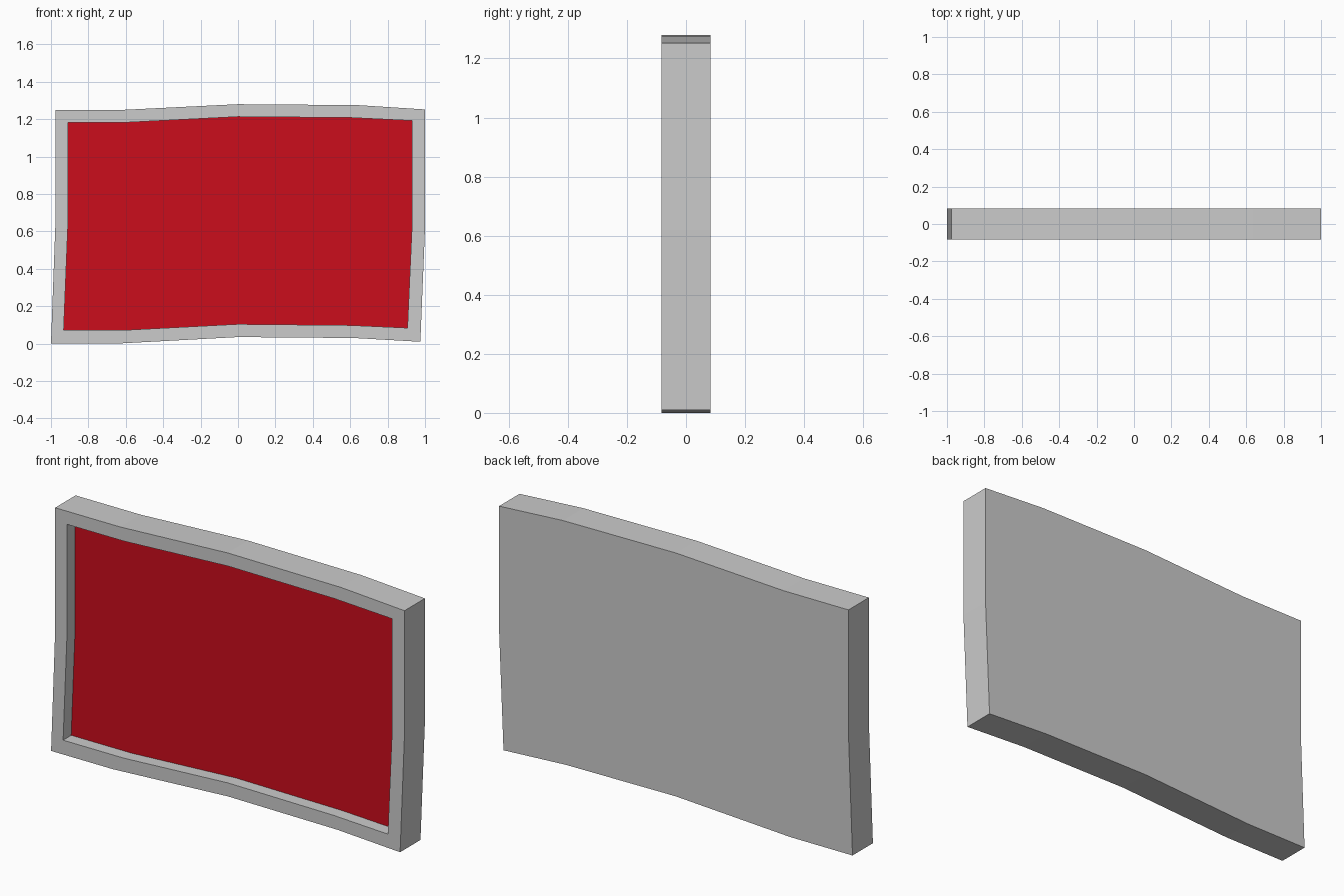
import bpy, bmesh

if "Cube" in bpy.data.objects:
    bpy.data.objects.remove(bpy.data.objects["Cube"])

FRONT, BACK, FLOOR = -0.0825, 0.0825, -0.017

# Matching wavy outlines (x, z), counter-clockwise from bottom left
outer = [(-1, 0), (-0.65, 0), (0, 0.035), (0.62, 0.03), (0.975, 0.01),
         (1, 0.62), (1, 1.252), (0.64, 1.275), (0, 1.28), (-0.61, 1.25),
         (-0.977, 1.25), (-0.977, 0.62)]
inner = [(-0.932, 0.073), (-0.59, 0.073), (0, 0.104), (0.6, 0.098), (0.906, 0.084),
         (0.93, 0.62), (0.93, 1.192), (0.6, 1.208), (0, 1.213), (-0.59, 1.183),
         (-0.91, 1.183), (-0.91, 0.62)]


def loop(bm, outline, y):
    return [bm.verts.new((x, y, z)) for x, z in outline]


def bridge(bm, a, b):
    n = len(a)
    for i in range(n):
        j = (i + 1) % n
        bm.faces.new((a[i], a[j], b[j], b[i]))


def finish(bm, name):
    mesh = bpy.data.meshes.new(name)
    bm.to_mesh(mesh)
    bm.free()
    obj = bpy.data.objects.new(name, mesh)
    bpy.context.collection.objects.link(obj)
    return obj


# Frame: back, outer sides, front rim and recess walls
bm = bmesh.new()
loops = [loop(bm, outer, BACK), loop(bm, outer, FRONT),
         loop(bm, inner, FRONT), loop(bm, inner, FLOOR)]
for a, b in zip(loops, loops[1:]):
    bridge(bm, b, a)
bm.faces.new(list(reversed(loops[0])))
finish(bm, "frame")

# Red panel on the recess floor
bm = bmesh.new()
bm.faces.new(loop(bm, inner, FLOOR))
panel = finish(bm, "panel")
red = bpy.data.materials.new("red")
red.diffuse_color = (0.6, 0.004, 0.012, 1)
red.use_nodes = True
red.node_tree.nodes["Principled BSDF"].inputs["Base Color"].default_value = red.diffuse_color
panel.data.materials.append(red)
